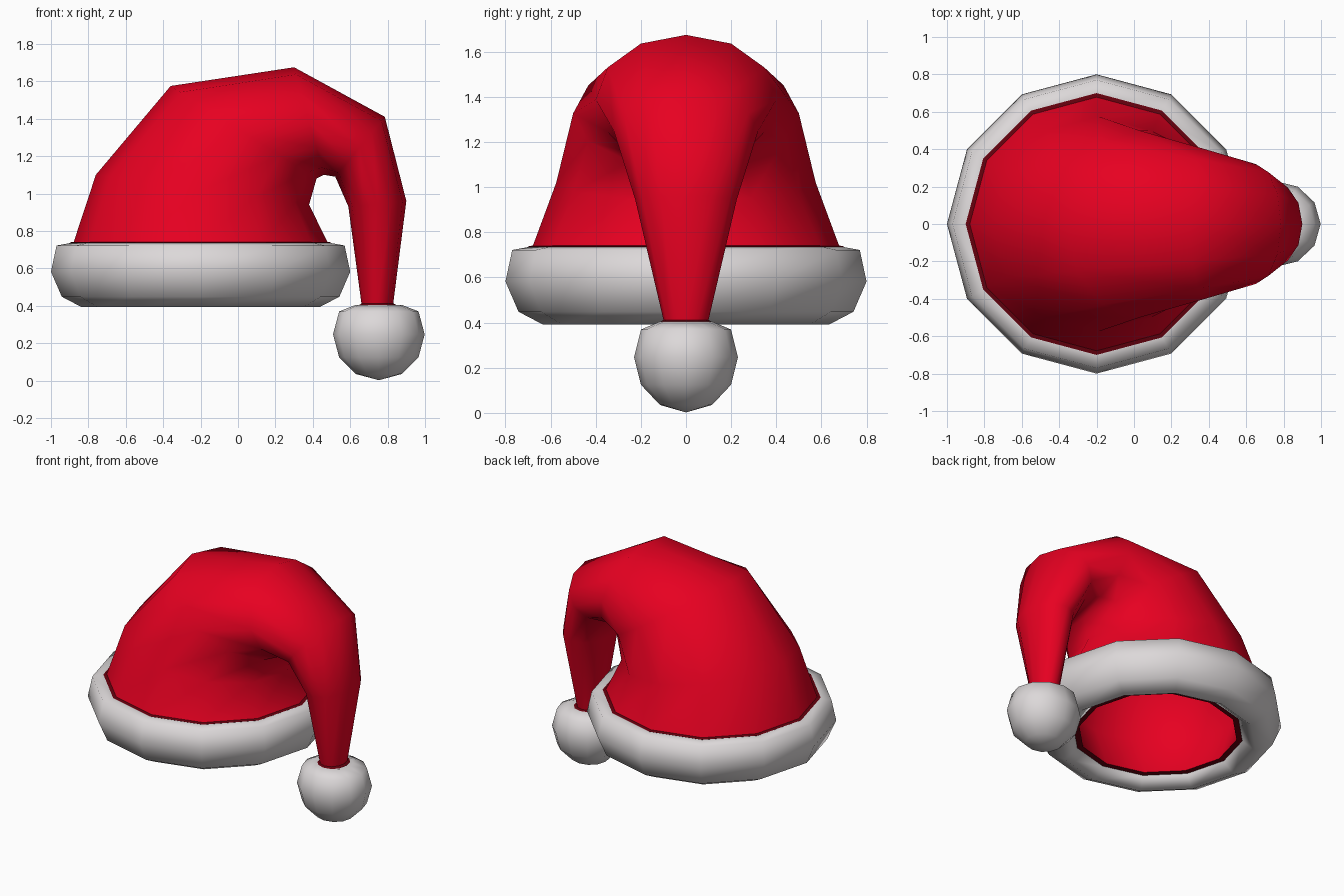
import bpy, bmesh, math
from mathutils import Vector

if "Cube" in bpy.data.objects:
    bpy.data.objects.remove(bpy.data.objects["Cube"])

SIDES = 12


def material(name, rgb):
    m = bpy.data.materials.new(name)
    m.diffuse_color = (*rgb, 1)
    m.use_nodes = True
    m.node_tree.nodes["Principled BSDF"].inputs["Base Color"].default_value = m.diffuse_color
    return m


red = material("red felt", (0.80, 0.0, 0.015))
dark = material("dark red seam", (0.13, 0.0, 0.004))
white = material("white fur", (0.72, 0.69, 0.695))


def finish(bm, name, mats, seams=()):
    bmesh.ops.recalc_face_normals(bm, faces=bm.faces)
    for f in bm.faces:
        f.smooth = True
    # Seam strips take the second colour
    for f in seams:
        f.material_index = 1
        f.smooth = False
    me = bpy.data.meshes.new(name)
    bm.to_mesh(me)
    bm.free()
    for m in mats:
        me.materials.append(m)
    ob = bpy.data.objects.new(name, me)
    bpy.context.collection.objects.link(ob)
    return ob


def ring(bm, outer, inner, half_y):
    """Ellipse loop whose axis in the xz plane runs from outer to inner."""
    a = Vector((outer[0], 0, outer[1]))
    b = Vector((inner[0], 0, inner[1]))
    mid, arm = (a + b) / 2, (a - b) / 2
    loop = []
    for i in range(SIDES):
        t = math.tau * i / SIDES
        loop.append(bm.verts.new(mid + arm * math.cos(t) + Vector((0, half_y * math.sin(t), 0))))
    return loop


def bridge(bm, p, q):
    faces = []
    for i in range(SIDES):
        j = (i + 1) % SIDES
        faces.append(bm.faces.new((p[i], p[j], q[j], q[i])))
    return faces


def level(r, z):
    return ((-0.2 - r, z), (-0.2 + r, z), r)


# Bent cone: loops from the tail tip back to the opening
body = [
    ((0.848, 0.403), (0.647, 0.403), 0.116),
    ((0.83, 0.412), (0.66, 0.412), 0.10),
    ((0.90, 0.96), (0.59, 0.93), 0.225),
    ((0.785, 1.41), (0.52, 1.09), 0.32),
    ((0.30, 1.675), (0.46, 1.10), 0.40),
    ((-0.36, 1.575), (0.42, 1.08), 0.50),
    ((-0.76, 1.10), (0.38, 0.94), 0.575),
    level(0.678, 0.742),
]
# Small lip resting on the trim, then the hidden wall, bottom edge and lining
body += [level(0.70, 0.738), level(0.645, 0.70), level(0.56, 0.46), level(0.51, 0.46), level(0.61, 0.74)]
body += [
    ((-0.71, 1.08), (0.34, 0.94), 0.535),
    ((-0.33, 1.53), (0.38, 1.11), 0.46),
    ((0.30, 1.63), (0.44, 1.15), 0.36),
    ((0.74, 1.38), (0.55, 1.13), 0.28),
]
bm = bmesh.new()
loops = [ring(bm, *r) for r in body]
strips = [bridge(bm, p, q) for p, q in zip(loops, loops[1:])]
bm.faces.new(loops[0])
bm.faces.new(loops[-1])
finish(bm, "hat_body", [red, dark], strips[0] + strips[7] + strips[10])

# Fur trim: rounded section swept round the opening
section = [(0.67, 0.74), (0.77, 0.722), (0.80, 0.582), (0.742, 0.448),
           (0.635, 0.392), (0.548, 0.455), (0.60, 0.58), (0.645, 0.72)]
bm = bmesh.new()
loops = [ring(bm, *level(r, z)) for r, z in section]
for p, q in zip(loops, loops[1:] + loops[:1]):
    bridge(bm, p, q)
finish(bm, "fur_trim", [white])

# Pompom with its top pressed in under the tail
bm = bmesh.new()
bmesh.ops.create_uvsphere(bm, u_segments=12, v_segments=6, radius=0.245)
for v in bm.verts:
    x, y, z = v.co
    top = 0.375 if z > 0.24 else 0.405 if z > 0.2 else z + 0.247
    v.co = (0.753 + x, y * 0.94, top)
finish(bm, "pompom", [white])
